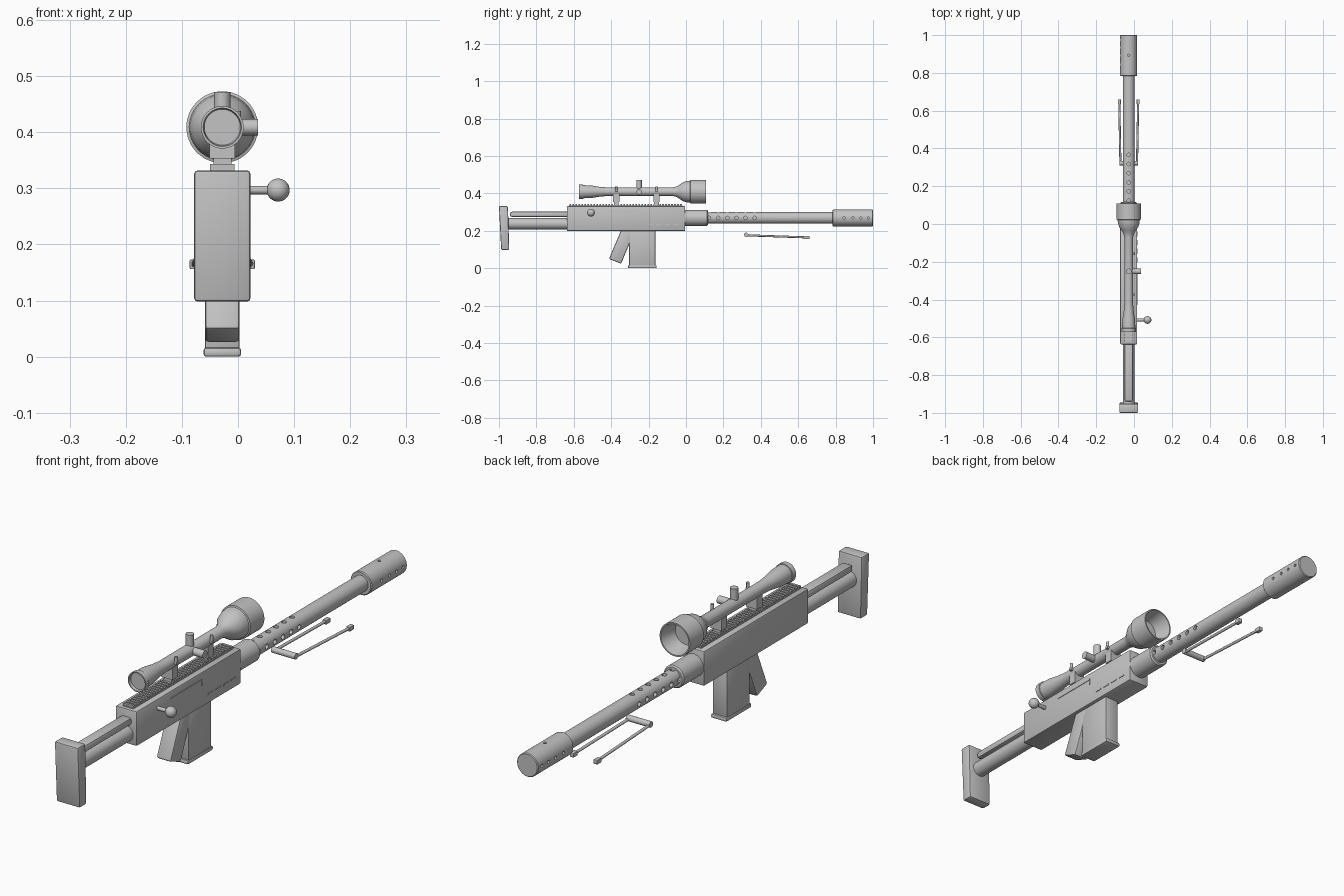
import bpy, bmesh, math
from mathutils import Matrix, Vector

if "Cube" in bpy.data.objects:
    bpy.data.objects.remove(bpy.data.objects["Cube"])

CX = -0.028          # centre line of the body
BZ = 0.269           # bore height
SZ = 0.409           # scope height

grey = bpy.data.materials.new("plain grey")
grey.diffuse_color = (0.55, 0.55, 0.55, 1)
grey.use_nodes = True
grey.node_tree.nodes["Principled BSDF"].inputs["Base Color"].default_value = grey.diffuse_color


def finish(name, bm, smooth=True):
    bmesh.ops.recalc_face_normals(bm, faces=bm.faces)
    me = bpy.data.meshes.new(name)
    bm.to_mesh(me)
    bm.free()
    ob = bpy.data.objects.new(name, me)
    bpy.context.collection.objects.link(ob)
    me.materials.append(grey)
    bpy.ops.object.select_all(action='DESELECT')
    ob.select_set(True)
    bpy.context.view_layer.objects.active = ob
    if smooth:
        bpy.ops.object.shade_smooth_by_angle(angle=math.radians(35))
    return ob


def add_box(bm, x, y, z, bevel=0):
    """Box from (min, max) pairs."""
    size = [b - a for a, b in (x, y, z)]
    mid = [(a + b) / 2 for a, b in (x, y, z)]
    m = Matrix.Translation(mid) @ Matrix.Diagonal((*size, 1))
    vs = bmesh.ops.create_cube(bm, size=1, matrix=m)["verts"]
    if bevel:
        edges = list({e for v in vs for e in v.link_edges})
        bmesh.ops.bevel(bm, geom=edges, offset=bevel, segments=2, profile=0.5,
                        affect='EDGES', clamp_overlap=True)


def box(name, x, y, z, bevel=0):
    bm = bmesh.new()
    add_box(bm, x, y, z, bevel)
    return finish(name, bm)


def add_rod(bm, a, b, r, seg=20):
    a, b = Vector(a), Vector(b)
    rot = (b - a).to_track_quat('Z', 'Y').to_matrix().to_4x4()
    bmesh.ops.create_cone(bm, cap_ends=True, segments=seg, radius1=r, radius2=r,
                          depth=(b - a).length,
                          matrix=Matrix.Translation((a + b) / 2) @ rot)


def rod(name, a, b, r, seg=20):
    bm = bmesh.new()
    add_rod(bm, a, b, r, seg)
    return finish(name, bm)


def lathe(name, pts, z, seg=40):
    """Turn (y, radius) points round an axis along y."""
    bm = bmesh.new()
    vs = [bm.verts.new((CX, y, z + r)) for y, r in pts]
    es = [bm.edges.new(p) for p in zip(vs, vs[1:])]
    bmesh.ops.spin(bm, geom=vs + es, cent=(CX, 0, z), axis=(0, 1, 0),
                   angle=2 * math.pi, steps=seg)
    bmesh.ops.remove_doubles(bm, verts=bm.verts, dist=1e-5)
    return finish(name, bm)


def side_profile(name, pts, half, bevel):
    """Extrude a (y, z) outline across x."""
    bm = bmesh.new()
    f = bm.faces.new([bm.verts.new((CX - half, y, z)) for y, z in pts])
    out = bmesh.ops.extrude_face_region(bm, geom=[f])["geom"]
    bmesh.ops.translate(bm, vec=(2 * half, 0, 0),
                        verts=[g for g in out if isinstance(g, bmesh.types.BMVert)])
    bmesh.ops.bevel(bm, geom=bm.edges[:], offset=bevel, segments=2, profile=0.5,
                    affect='EDGES')
    return finish(name, bm)


def cut(ob, bm):
    cutter = finish("hole_cutter", bm, False)
    cutter.hide_render = True
    mod = ob.modifiers.new("holes", 'BOOLEAN')
    mod.object, mod.operation, mod.solver = cutter, 'DIFFERENCE', 'EXACT'
    bpy.context.view_layer.objects.active = ob
    bpy.ops.object.modifier_apply(modifier=mod.name)
    bpy.data.objects.remove(cutter)


# Shoulder plate and the two tubes that carry it
side_profile("butt_plate", [(-1.0, 0.332), (-0.952, 0.332), (-0.945, 0.098), (-0.988, 0.098)],
             0.05, 0.006)
rod("lower_stock_tube", (CX, -0.96, 0.238), (CX, -0.62, 0.238), 0.03, 32)
box("upper_stock_bar", (CX - 0.022, CX + 0.022), (-0.94, -0.62), (0.274, 0.302), 0.009)

# Receiver with a toothed rail on top
box("receiver", (CX - 0.045, CX + 0.045), (-0.637, -0.005), (0.199, 0.332), 0.005)
bm = bmesh.new()
add_box(bm, (CX - 0.022, CX + 0.022), (-0.625, -0.02), (0.325, 0.336))
for i in range(38):
    y = -0.623 + i * 0.016
    add_box(bm, (CX - 0.022, CX + 0.022), (y, y + 0.009), (0.334, 0.343))
finish("top_rail", bm, False)

# Side slot and vents on the right of the receiver
bm = bmesh.new()
right = (CX + 0.043, CX + 0.047)
add_box(bm, right, (-0.43, -0.24), (0.302, 0.306))
add_box(bm, right, (-0.244, -0.24), (0.28, 0.306))
for i in range(4):
    y = -0.205 + i * 0.046
    add_box(bm, right, (y, y + 0.028), (0.232, 0.237))
finish("side_slots", bm, False)

# Bolt handle
rod("bolt_stem", (0.0, -0.508, 0.297), (0.06, -0.508, 0.297), 0.0075)
bm = bmesh.new()
bmesh.ops.create_uvsphere(bm, u_segments=24, v_segments=16, radius=0.0205,
                          matrix=Matrix.Translation((0.0715, -0.508, 0.297)))
finish("bolt_knob", bm)

# Magazine and grip
box("magazine", (CX - 0.031, CX + 0.031), (-0.304, -0.164), (0.01, 0.21), 0.005)
box("magazine_base", (CX - 0.0335, CX + 0.0335), (-0.31, -0.157), (0.0, 0.016), 0.005)
side_profile("grip", [(-0.412, 0.05), (-0.347, 0.024), (-0.272, 0.205), (-0.342, 0.215)],
             0.031, 0.007)

# Barrel, sleeve and muzzle with drilled holes
lathe("barrel_sleeve", [(-0.02, 0), (-0.02, 0.043), (0.112, 0.043), (0.117, 0.038), (0.117, 0)], BZ)
barrel = lathe("barrel", [(0.0, 0), (0.0, 0.031), (0.8, 0.031), (0.8, 0)], BZ)
muzzle = lathe("muzzle", [(0.783, 0), (0.783, 0.042), (0.786, 0.045), (0.997, 0.045),
                          (1.0, 0.042), (1.0, 0)], BZ)
bm = bmesh.new()
for i in range(6):
    y = 0.123 + i * 0.0487
    for dx, dz in ((1, 0), (-1, 0), (0, 1)):
        add_rod(bm, (CX + dx * 0.019, y, BZ + dz * 0.019),
                (CX + dx * 0.06, y, BZ + dz * 0.06), 0.0095, 12)
cut(barrel, bm)
bm = bmesh.new()
for y in (0.845, 0.893, 0.935, 0.975):
    for dx in (1, -1):
        add_rod(bm, (CX + dx * 0.03, y, BZ), (CX + dx * 0.06, y, BZ), 0.006, 12)
add_rod(bm, (CX, 0.893, BZ + 0.03), (CX, 0.893, BZ + 0.06), 0.006, 12)
cut(muzzle, bm)

# Folded bipod
rod("bipod_crossbar", (CX - 0.05, 0.322, 0.179), (CX + 0.05, 0.322, 0.179), 0.0115)
for side, s in (("left", -1), ("right", 1)):
    rod("bipod_leg_" + side, (CX + s * 0.044, 0.322, 0.176), (CX + s * 0.05, 0.645, 0.165), 0.0055, 12)
    x = CX + s * 0.05
    box("bipod_foot_" + side, (x - 0.008, x + 0.008), (0.634, 0.66), (0.156, 0.173), 0.002)

# Scope body, hollow at the front lens and dished at the eyepiece
lathe("scope", [(-0.562, 0), (-0.562, 0.032), (-0.572, 0.034), (-0.572, 0.038), (-0.552, 0.038),
                (-0.551, 0.035), (-0.51, 0.034), (-0.46, 0.026), (-0.42, 0.023), (-0.07, 0.023),
                (-0.05, 0.028), (-0.035, 0.038), (-0.015, 0.051), (0.005, 0.057), (0.022, 0.059),
                (0.024, 0.064), (0.108, 0.064), (0.108, 0.059), (0.04, 0.045), (0.04, 0)], SZ, 48)

# Scope mounts with clamp screws
for name, y in (("rear", -0.373), ("front", -0.158)):
    bm = bmesh.new()
    add_box(bm, (CX - 0.023, CX + 0.023), (y - 0.017, y + 0.017), (0.353, 0.398))
    add_box(bm, (CX - 0.016, CX + 0.016), (y - 0.013, y + 0.013), (0.333, 0.356))
    finish(name + "_scope_mount", bm)
    rod(name + "_clamp_screw", (CX + 0.027, y, 0.408), (CX + 0.027, y, 0.438), 0.006, 12)
    rod(name + "_clamp_lug", (CX, y, 0.414), (CX + 0.033, y, 0.414), 0.006, 12)

# Adjustment turrets
rod("top_turret", (CX, -0.251, SZ), (CX, -0.251, 0.472), 0.0145, 24)
rod("side_turret", (CX, -0.251, SZ), (0.036, -0.251, SZ), 0.0145, 24)
